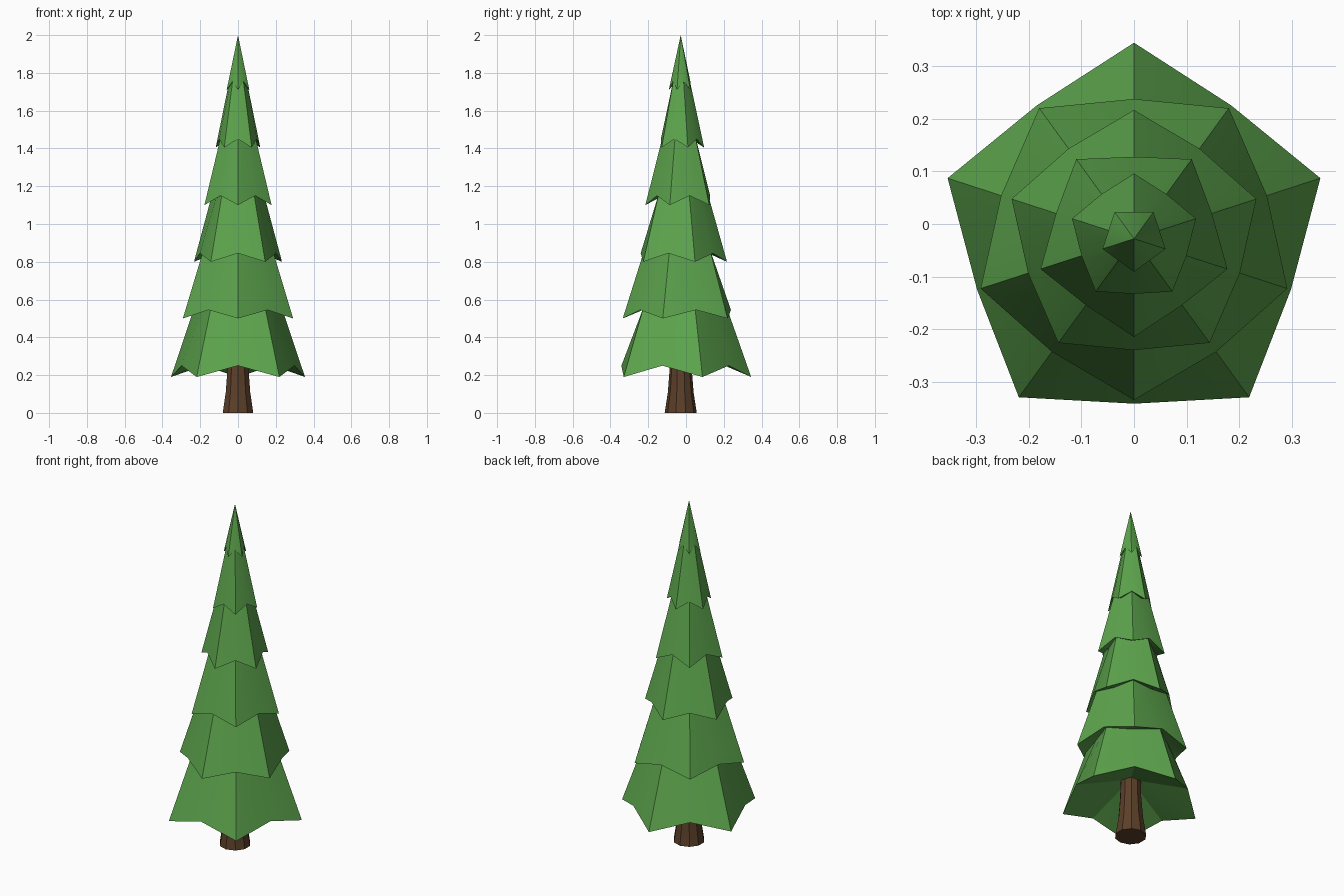
import bpy, bmesh, math

if "Cube" in bpy.data.objects:
    bpy.data.objects.remove(bpy.data.objects["Cube"])

CY = -0.028  # trunk axis offset in y


def material(name, rgb):
    m = bpy.data.materials.new(name)
    m.diffuse_color = (*rgb, 1)
    m.use_nodes = True
    m.node_tree.nodes["Principled BSDF"].inputs["Base Color"].default_value = m.diffuse_color
    return m


green = material("needle green", (0.107, 0.37, 0.073))
brown = material("bark brown", (0.105, 0.05, 0.022))


def finish(name, bm, mat):
    bmesh.ops.recalc_face_normals(bm, faces=bm.faces[:])
    me = bpy.data.meshes.new(name)
    bm.to_mesh(me)
    bm.free()
    me.materials.append(mat)
    ob = bpy.data.objects.new(name, me)
    bpy.context.collection.objects.link(ob)
    bpy.ops.object.select_all(action='DESELECT')
    ob.select_set(True)
    bpy.context.view_layer.objects.active = ob
    bpy.ops.object.shade_smooth_by_angle(angle=math.radians(30))


def ring(bm, n, start, radii, heights):
    """n vertices alternating between two radii and two heights"""
    out = []
    for i in range(n):
        a = start + 2 * math.pi * i / n
        r = radii[i % 2]
        out.append(bm.verts.new((r * math.cos(a), CY + r * math.sin(a), heights[i % 2])))
    return out


def bridge(bm, lo, hi):
    n = len(lo)
    for i in range(n):
        j = (i + 1) % n
        bm.faces.new((lo[i], lo[j], hi[j], hi[i]))


def fan(bm, loop, z):
    c = bm.verts.new((0, CY, z))
    for i in range(len(loop)):
        bm.faces.new((loop[i], loop[(i + 1) % len(loop)], c))


# Branch tiers: tip radius, notch radius, tip height, notch height
tiers = [(0.373, 0.314, 0.19, 0.25),
         (0.307, 0.266, 0.50, 0.545),
         (0.245, 0.212, 0.80, 0.845),
         (0.187, 0.156, 1.10, 1.15),
         (0.124, 0.105, 1.405, 1.45),
         (0.063, 0.051, 1.71, 1.755)]

for k, (rt, rn, zt, zn) in enumerate(tiers):
    bm = bmesh.new()
    start = math.pi / 2 if k % 2 == 0 else -math.pi / 2
    rim = ring(bm, 10, start, (rt, rn), (zt, zn))
    # drooping skirt, tucked under the next tier's notches
    if k + 1 < len(tiers):
        r, z = tiers[k + 1][1] * 0.92, tiers[k + 1][3] + 0.01
        top = ring(bm, 10, start, (r, r * 0.81), (z, z))
        bridge(bm, rim, top)
        fan(bm, top, z)
    else:
        fan(bm, rim, 2.0)
    # hollow underside
    fan(bm, rim, zn + 0.27 * rt)
    finish(f"branch_tier_{k + 1}", bm, green)

# Flared trunk
bm = bmesh.new()
loops = [ring(bm, 10, math.pi / 2, (r, r), (z, z))
         for r, z in ((0.085, 0), (0.068, 0.11), (0.058, 0.24), (0.055, 0.36))]
for lo, hi in zip(loops, loops[1:]):
    bridge(bm, lo, hi)
bm.faces.new(loops[0])
bm.faces.new(loops[-1])
finish("trunk", bm, brown)
